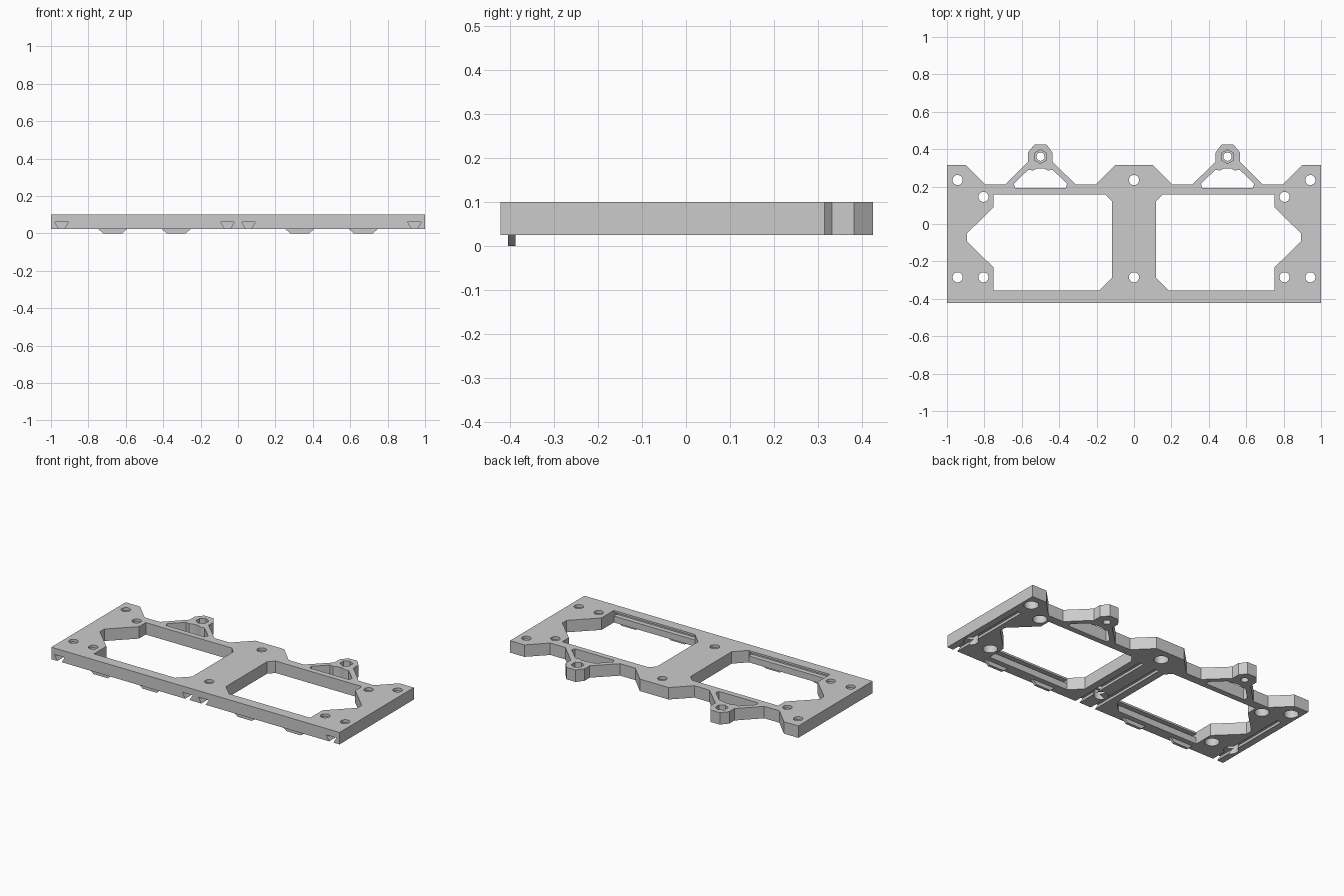
import bpy, bmesh
from math import pi, sin, cos

if "Cube" in bpy.data.objects:
    bpy.data.objects.remove(bpy.data.objects["Cube"])

Z0, Z1 = 0.025, 0.10


def prism(name, pts, a, b, axis='z'):
    """Extrude a 2D profile from a to b along z (xy profile), y (xz) or x (yz)."""
    place = {'z': lambda p, t: (p[0], p[1], t),
             'y': lambda p, t: (p[0], t, p[1]),
             'x': lambda p, t: (t, p[0], p[1])}[axis]
    bm = bmesh.new()
    lo = [bm.verts.new(place(p, a)) for p in pts]
    hi = [bm.verts.new(place(p, b)) for p in pts]
    bm.faces.new(lo)
    bm.faces.new(hi)
    n = len(pts)
    for i in range(n):
        j = (i + 1) % n
        bm.faces.new((lo[i], lo[j], hi[j], hi[i]))
    bmesh.ops.recalc_face_normals(bm, faces=bm.faces)
    me = bpy.data.meshes.new(name)
    bm.to_mesh(me)
    bm.free()
    ob = bpy.data.objects.new(name, me)
    bpy.context.collection.objects.link(ob)
    return ob


def circle(x, y, r, n=32, turn=0.0):
    return [(x + r * cos(turn + 2 * pi * i / n), y + r * sin(turn + 2 * pi * i / n))
            for i in range(n)]


def flip(pts, s):
    return [(s * x, y) for x, y in pts]


# Plate with two screw bosses along the back
half = [(1, -0.422), (1, 0.315), (0.9, 0.315), (0.795, 0.21), (0.69, 0.21),
        (0.568, 0.332), (0.568, 0.382), (0.532, 0.425), (0.468, 0.425),
        (0.436, 0.382), (0.436, 0.332), (0.31, 0.21), (0.205, 0.21), (0.1, 0.315)]
plate = prism("mounting_plate", half + flip(half[::-1], -1), Z0, Z1)


def cut(pts, a, b, axis='z'):
    tool = prism("cutter", pts, a, b, axis)
    tool.hide_render = True
    mod = plate.modifiers.new("cut", 'BOOLEAN')
    mod.operation = 'DIFFERENCE'
    mod.solver = 'EXACT'
    mod.object = tool
    bpy.context.view_layer.objects.active = plate
    bpy.ops.object.modifier_apply(modifier=mod.name)
    bpy.data.objects.remove(tool)


window = [(0.117, 0.12), (0.152, 0.157), (0.75, 0.157), (0.75, 0.09),
          (0.893, -0.05), (0.893, -0.093), (0.75, -0.233), (0.75, -0.356),
          (0.187, -0.356), (0.117, -0.286)]
brace_gap = [(0.365, 0.192), (0.635, 0.192), (0.642, 0.215), (0.565, 0.29),
             (0.54, 0.286), (0.52, 0.296), (0.48, 0.296), (0.46, 0.286),
             (0.435, 0.29), (0.358, 0.215)]

for s in (-1, 1):
    # Main windows and the triangular gaps in the boss braces
    cut(flip(window, s), 0, 0.2)
    cut(flip(brace_gap, s), 0, 0.2)
    # Long groove in the front wall of each window
    cut([(-0.385, 0.065), (-0.34, 0.065), (-0.34, 0.088), (-0.385, 0.088)],
        s * 0.187, s * 0.75, 'x')
    # Nut pocket over a screw hole
    cut(circle(s * 0.5, 0.36, 0.037, 6, pi / 6), 0.06, 0.2)
    cut(circle(s * 0.5, 0.36, 0.022), 0, 0.2)
    # Dovetail grooves in the underside, open to the front
    for x in (0.943, 0.056):
        cut([(s * x - 0.012, 0.02), (s * x + 0.012, 0.02),
             (s * x + 0.036, 0.06), (s * x - 0.036, 0.06)], -0.5, 0.13, 'y')

# Through holes with wider bores from below
side_holes = [(0.943, 0.235), (0.805, 0.145), (0.943, -0.285), (0.805, -0.285)]
for x, y in side_holes + flip(side_holes, -1) + [(0, 0.235), (0, -0.285)]:
    cut(circle(x, y, 0.027), 0, 0.2)
    cut(circle(x, y, 0.041), 0, 0.082)

bpy.ops.object.select_all(action='DESELECT')
plate.select_set(True)
bpy.context.view_layer.objects.active = plate
bpy.ops.object.shade_smooth_by_angle()

# Small locating tabs under the front rail
for x in (-0.67, -0.33, 0.33, 0.67):
    prism("locating_tab", [(x - 0.05, 0), (x + 0.05, 0), (x + 0.08, Z0 + 0.001),
                           (x - 0.08, Z0 + 0.001)], -0.405, -0.388, 'y')
